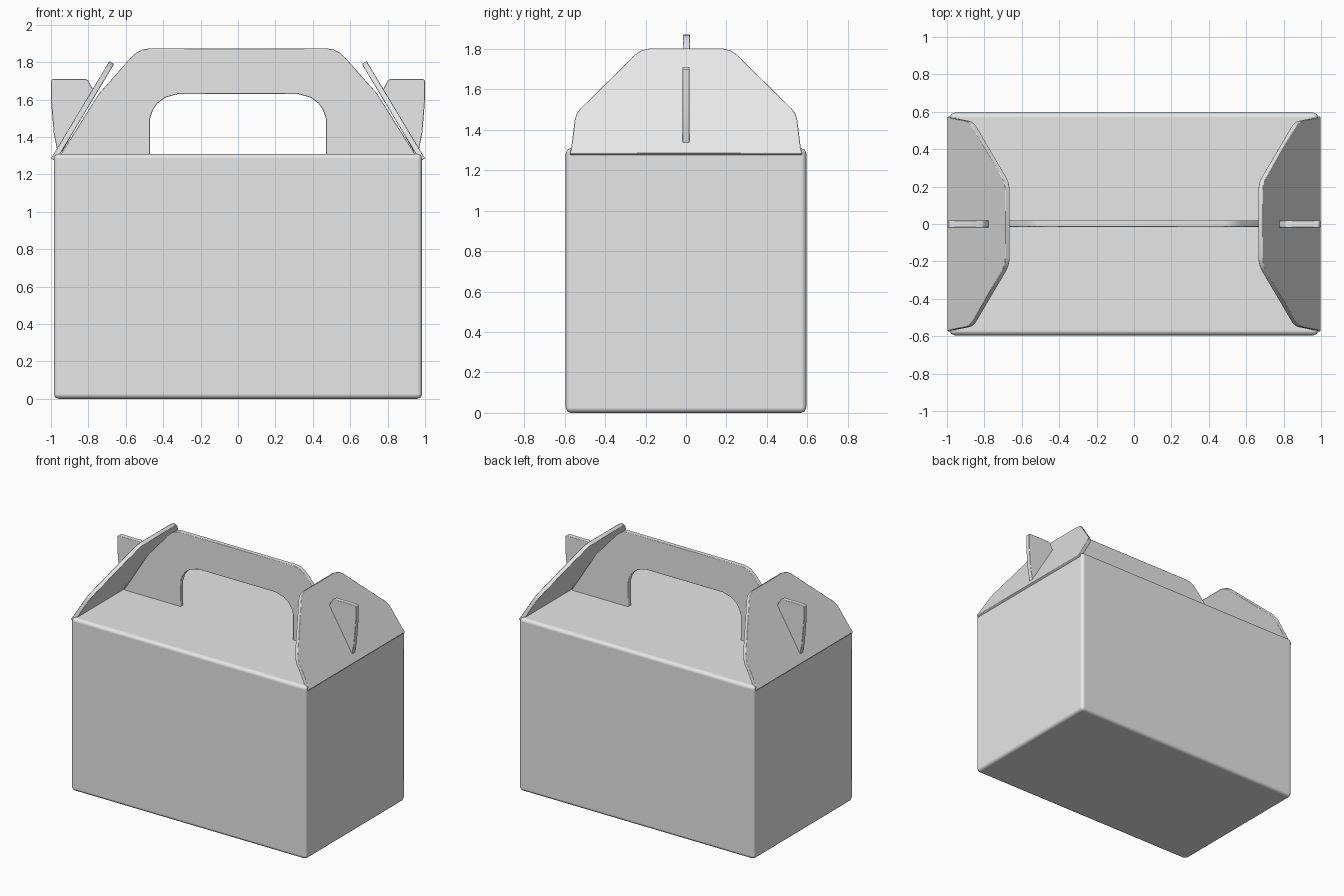
import bpy, bmesh, math
from mathutils import Vector

if "Cube" in bpy.data.objects:
    bpy.data.objects.remove(bpy.data.objects["Cube"])

card = bpy.data.materials.new("grey card")
card.diffuse_color = (0.8, 0.8, 0.8, 1)
card.use_nodes = True
card.node_tree.nodes["Principled BSDF"].inputs["Base Color"].default_value = card.diffuse_color


def finish(name, bm, bevel, segments):
    """Turn a bmesh into a smooth-shaded, softly bevelled object."""
    bmesh.ops.recalc_face_normals(bm, faces=bm.faces)
    mesh = bpy.data.meshes.new(name)
    bm.to_mesh(mesh)
    bm.free()
    mesh.materials.append(card)
    obj = bpy.data.objects.new(name, mesh)
    bpy.context.collection.objects.link(obj)
    bpy.ops.object.select_all(action='DESELECT')
    obj.select_set(True)
    bpy.context.view_layer.objects.active = obj
    bpy.ops.object.shade_smooth_by_angle(angle=math.radians(35))
    mod = obj.modifiers.new("soft edges", 'BEVEL')
    mod.width = bevel
    mod.segments = segments
    mod.limit_method = 'ANGLE'
    mod.angle_limit = math.radians(50)
    mod.harden_normals = True
    return obj


def plate(name, points, thickness, bevel=0.004):
    """Extrude a flat outline by a thickness vector."""
    bm = bmesh.new()
    face = bm.faces.new([bm.verts.new(p) for p in points])
    out = bmesh.ops.extrude_face_region(bm, geom=[face])
    moved = [v for v in out["geom"] if isinstance(v, bmesh.types.BMVert)]
    bmesh.ops.translate(bm, verts=moved, vec=thickness)
    return finish(name, bm, bevel, 1)


def both_sides(half):
    """Close a half outline by mirroring its first coordinate."""
    return half + [(-a, z) for a, z in reversed(half)]


# Box body with a flat top
bm = bmesh.new()
bmesh.ops.create_cube(bm, size=1)
bmesh.ops.scale(bm, verts=bm.verts, vec=(1.97, 1.19, 1.31))
bmesh.ops.translate(bm, verts=bm.verts, vec=(0, 0, 0.655))
finish("box_body", bm, 0.026, 2)

# Upright carrying handle with a rounded opening
handle = both_sides([
    (0.47, 1.295), (0.955, 1.295), (0.745, 1.63), (0.575, 1.822), (0.545, 1.85),
    (0.515, 1.866), (0.48, 1.872)])
opening = [(-0.47, 1.5), (-0.455, 1.545), (-0.43, 1.58), (-0.39, 1.61),
           (-0.32, 1.63)]
handle += opening + [(-x, z) for x, z in reversed(opening)]
plate("handle", [(x, -0.015, z) for x, z in handle], Vector((0, 0.035, 0)))

# Leaning end flaps and the handle ears locked through them
flap = both_sides([
    (0.575, 1.285), (0.568, 1.31), (0.55, 1.455), (0.542, 1.48), (0.525, 1.505),
    (0.25, 1.775), (0.22, 1.795), (0.18, 1.805)])
ear = [(0.965, 1.32), (0.985, 1.42), (1.0, 1.60), (1.0, 1.70), (0.99, 1.71),
       (0.815, 1.71), (0.80, 1.70), (0.765, 1.635), (0.94, 1.32)]
for side, label in ((1, "right"), (-1, "left")):
    normal = Vector((0.857 * side, 0, 0.514))
    plate(label + "_end_flap",
          [(side * (0.985 - 0.6 * (z - 1.31)), y, z) for y, z in flap],
          normal * -0.03)
    plate(label + "_handle_ear",
          [(side * x, -0.018, z) for x, z in ear], Vector((0, 0.036, 0)))
